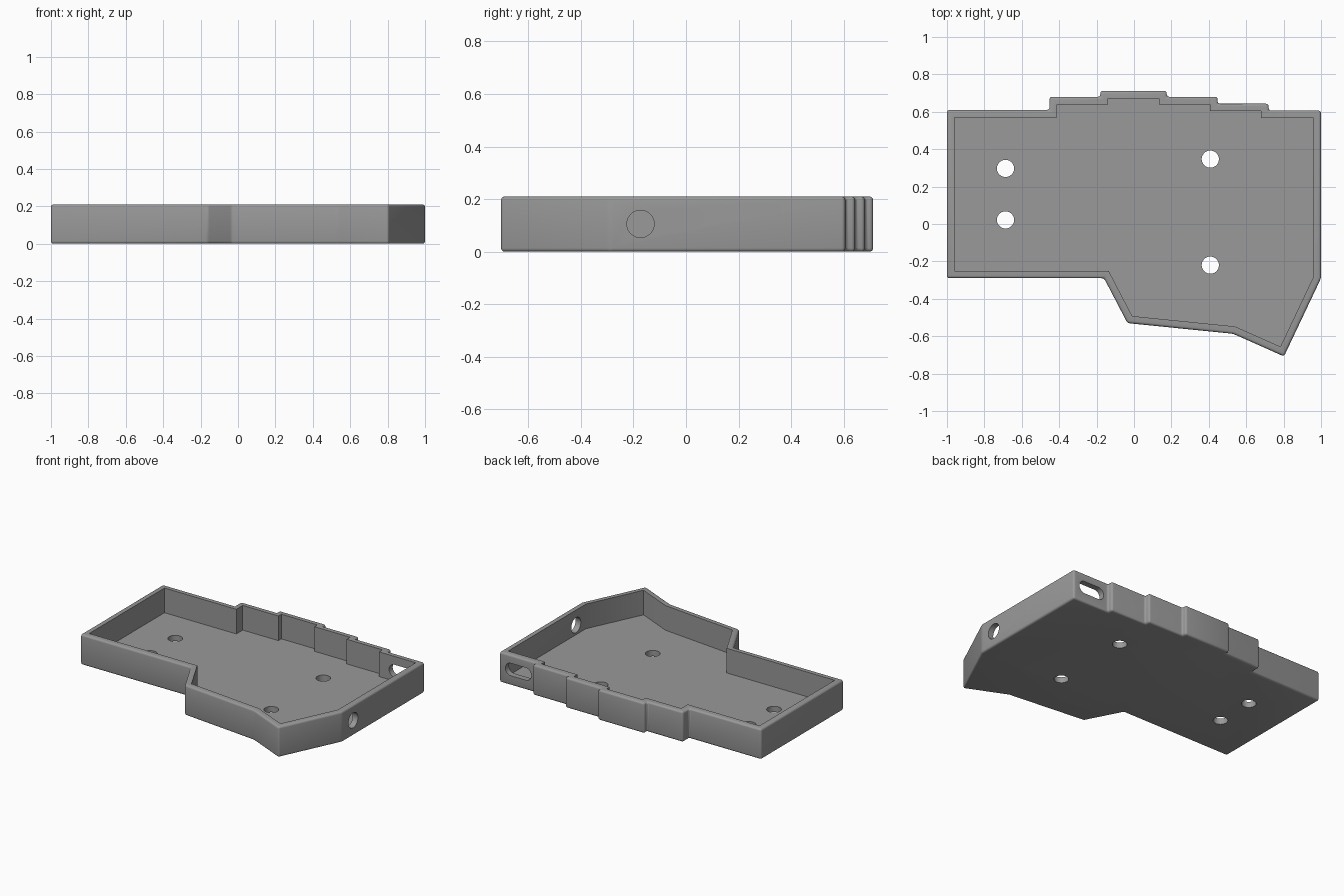
import bpy, bmesh, math
from mathutils import Matrix, Vector

if "Cube" in bpy.data.objects:
    bpy.data.objects.remove(bpy.data.objects["Cube"])

HEIGHT, WALL, FLOOR = 0.21, 0.04, 0.04

# Tray outline, counter-clockwise from the front left corner
OUTLINE = [(-1, -0.29), (-0.16, -0.29), (-0.035, -0.53), (0.53, -0.587),
           (0.802, -0.708), (1, -0.29), (1, 0.606), (0.72, 0.606),
           (0.72, 0.643), (0.447, 0.643), (0.447, 0.68), (0.175, 0.68),
           (0.175, 0.712), (-0.18, 0.712), (-0.18, 0.68), (-0.452, 0.68),
           (-0.452, 0.61), (-1, 0.61)]


def inset(points, d):
    """Move every side of the outline inwards by d."""
    pts = [Vector(p) for p in points]
    result = []
    for i, p in enumerate(pts):
        a = (p - pts[i - 1]).normalized()
        b = (pts[(i + 1) % len(pts)] - p).normalized()
        na, nb = Vector((-a.y, a.x)), Vector((-b.y, b.x))
        result.append(p + (na + nb) * d / (1 + na.dot(nb)))
    return result


def prism(name, points, z0, z1, matrix=Matrix(), bevel=0):
    """Extrude a flat outline from z0 to z1, optionally rounding all edges."""
    bm = bmesh.new()
    base = bm.faces.new([bm.verts.new((p[0], p[1], z0)) for p in points])
    top = bmesh.ops.extrude_face_region(bm, geom=[base])["geom"]
    bmesh.ops.translate(bm, vec=(0, 0, z1 - z0),
                        verts=[g for g in top if isinstance(g, bmesh.types.BMVert)])
    bmesh.ops.recalc_face_normals(bm, faces=bm.faces)
    if bevel:
        bmesh.ops.bevel(bm, geom=bm.edges[:], offset=bevel, segments=4,
                        profile=0.5, affect='EDGES', clamp_overlap=True)
    bm.transform(matrix)
    mesh = bpy.data.meshes.new(name)
    bm.to_mesh(mesh)
    bm.free()
    obj = bpy.data.objects.new(name, mesh)
    bpy.context.collection.objects.link(obj)
    return obj


def slot(radius, half_straight=0, n=32):
    """Circle, or a slot with round ends when half_straight is above zero."""
    pts = []
    for i in range(n):
        a = 2 * math.pi * (i + 0.5) / n
        pts.append((radius * math.cos(a) + math.copysign(half_straight, math.cos(a)),
                    radius * math.sin(a)))
    return pts


# Solid body with softly rounded outer edges
tray = prism("tray", OUTLINE, 0, HEIGHT, bevel=0.014)
cutters = [prism("cavity_cutter", inset(OUTLINE, WALL), FLOOR, HEIGHT + 0.1)]

# Screw holes through the floor
for x, y in [(-0.687, 0.297), (-0.687, 0.022), (0.408, 0.347), (0.408, -0.22)]:
    cutters.append(prism("screw_hole_cutter", slot(0.046), -0.1, 0.1,
                         Matrix.Translation((x, y, 0))))

# Round cable hole in the right wall
cutters.append(prism("cable_hole_cutter", slot(0.052), -0.12, 0.12,
                     Matrix.Translation((1, -0.173, 0.106)) @ Matrix.Rotation(math.pi / 2, 4, 'Y')))

# Long port slot in the back wall
cutters.append(prism("port_slot_cutter", slot(0.043, 0.056), -0.1, 0.1,
                     Matrix.Translation((0.855, 0.6, 0.11)) @ Matrix.Rotation(math.pi / 2, 4, 'X')))

# Apply the cuts, then remove the cutters
bpy.context.view_layer.objects.active = tray
tray.select_set(True)
for c in cutters:
    c.hide_render = True
    mod = tray.modifiers.new("cut", 'BOOLEAN')
    mod.operation, mod.solver, mod.object = 'DIFFERENCE', 'EXACT', c
    bpy.ops.object.modifier_apply(modifier=mod.name)
    bpy.data.objects.remove(c)

# Grey plastic
grey = bpy.data.materials.new("grey_plastic")
grey.diffuse_color = (0.32, 0.32, 0.32, 1)
grey.use_nodes = True
grey.node_tree.nodes["Principled BSDF"].inputs["Base Color"].default_value = grey.diffuse_color
tray.data.materials.clear()
tray.data.materials.append(grey)
bpy.ops.object.shade_smooth_by_angle(angle=math.radians(30))
